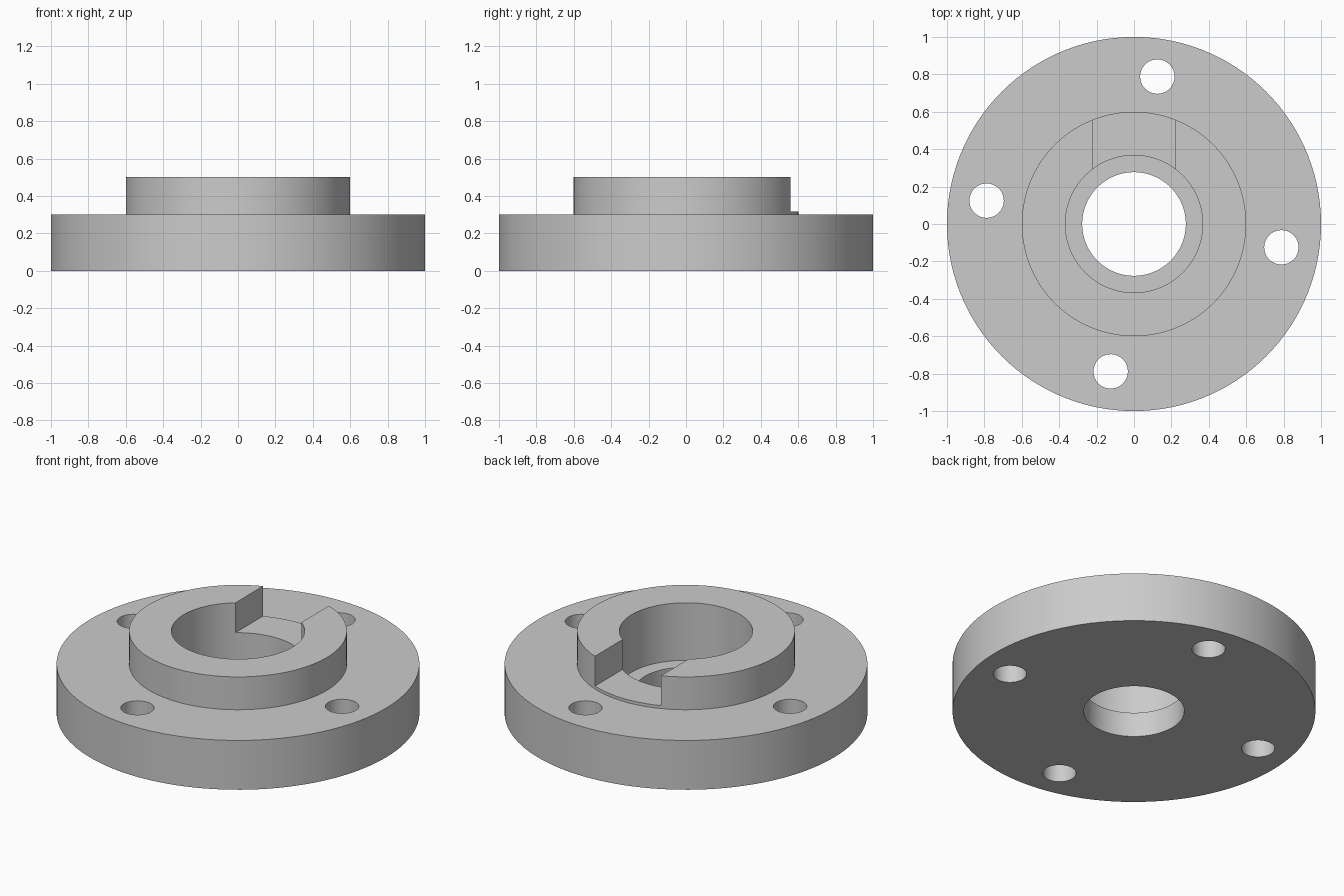
import bpy
import bmesh
from math import cos, sin, pi, radians

cube = bpy.data.objects.get("Cube")
if cube:
    bpy.data.objects.remove(cube, do_unlink=True)

STEPS = 120
BORE, COUNTERBORE, HUB, RIM = 0.277, 0.367, 0.6, 1.0
FLANGE_TOP, HUB_TOP, LEDGE = 0.3, 0.5, 0.15
SLOT_HALF, SLOT_FLOOR = 0.222, 0.318

grey = bpy.data.materials.new("machined grey")
grey.use_nodes = True
colour = (0.6, 0.6, 0.6, 1)
grey.diffuse_color = colour
grey.node_tree.nodes["Principled BSDF"].inputs["Base Color"].default_value = colour


def finish(name, bm):
    """Turn a bmesh into a named grey object."""
    bmesh.ops.recalc_face_normals(bm, faces=bm.faces)
    mesh = bpy.data.meshes.new(name)
    bm.to_mesh(mesh)
    bm.free()
    mesh.materials.append(grey)
    obj = bpy.data.objects.new(name, mesh)
    bpy.context.collection.objects.link(obj)
    return obj


def lathe(name, profile):
    """Sweep a closed (radius, height) profile around z."""
    bm = bmesh.new()
    rings = []
    for i in range(STEPS):
        a = 2 * pi * i / STEPS
        rings.append([bm.verts.new((r * cos(a), r * sin(a), z)) for r, z in profile])
    n = len(profile)
    for i in range(STEPS):
        here, there = rings[i], rings[(i + 1) % STEPS]
        for j in range(n):
            k = (j + 1) % n
            bm.faces.new((here[j], there[j], there[k], here[k]))
    return finish(name, bm)


def cut(target, cutter):
    """Subtract the cutter from the target and discard it."""
    cutter.hide_render = True
    mod = target.modifiers.new("cut", 'BOOLEAN')
    mod.operation = 'DIFFERENCE'
    mod.solver = 'EXACT'
    mod.object = cutter
    bpy.context.view_layer.objects.active = target
    bpy.ops.object.modifier_apply(modifier=mod.name)
    bpy.data.objects.remove(cutter, do_unlink=True)


# Flange and raised hub with a stepped bore
flange = lathe("flanged_hub", [
    (BORE, 0), (RIM, 0), (RIM, FLANGE_TOP), (HUB, FLANGE_TOP),
    (HUB, HUB_TOP), (COUNTERBORE, HUB_TOP), (COUNTERBORE, LEDGE), (BORE, LEDGE)])

# Keyway slot through the back of the hub
bm = bmesh.new()
bmesh.ops.create_cube(bm, size=1)
for v in bm.verts:
    v.co.x *= 2 * SLOT_HALF
    v.co.y = 0.8 if v.co.y > 0 else 0
    v.co.z = 0.7 if v.co.z > 0 else SLOT_FLOOR
cut(flange, finish("slot_cutter", bm))

# Four bolt holes, turned slightly off the axes
for i in range(4):
    angle = radians(90 * i - 9)
    bm = bmesh.new()
    bmesh.ops.create_cone(bm, cap_ends=True, segments=48,
                          radius1=0.092, radius2=0.092, depth=1)
    bmesh.ops.translate(bm, verts=bm.verts, vec=(0.798 * cos(angle), 0.798 * sin(angle), 0.2))
    cut(flange, finish("hole_cutter", bm))

# Smooth round walls with crisp edges
bpy.ops.object.select_all(action='DESELECT')
flange.select_set(True)
bpy.context.view_layer.objects.active = flange
bpy.ops.object.shade_smooth_by_angle(angle=radians(30))
